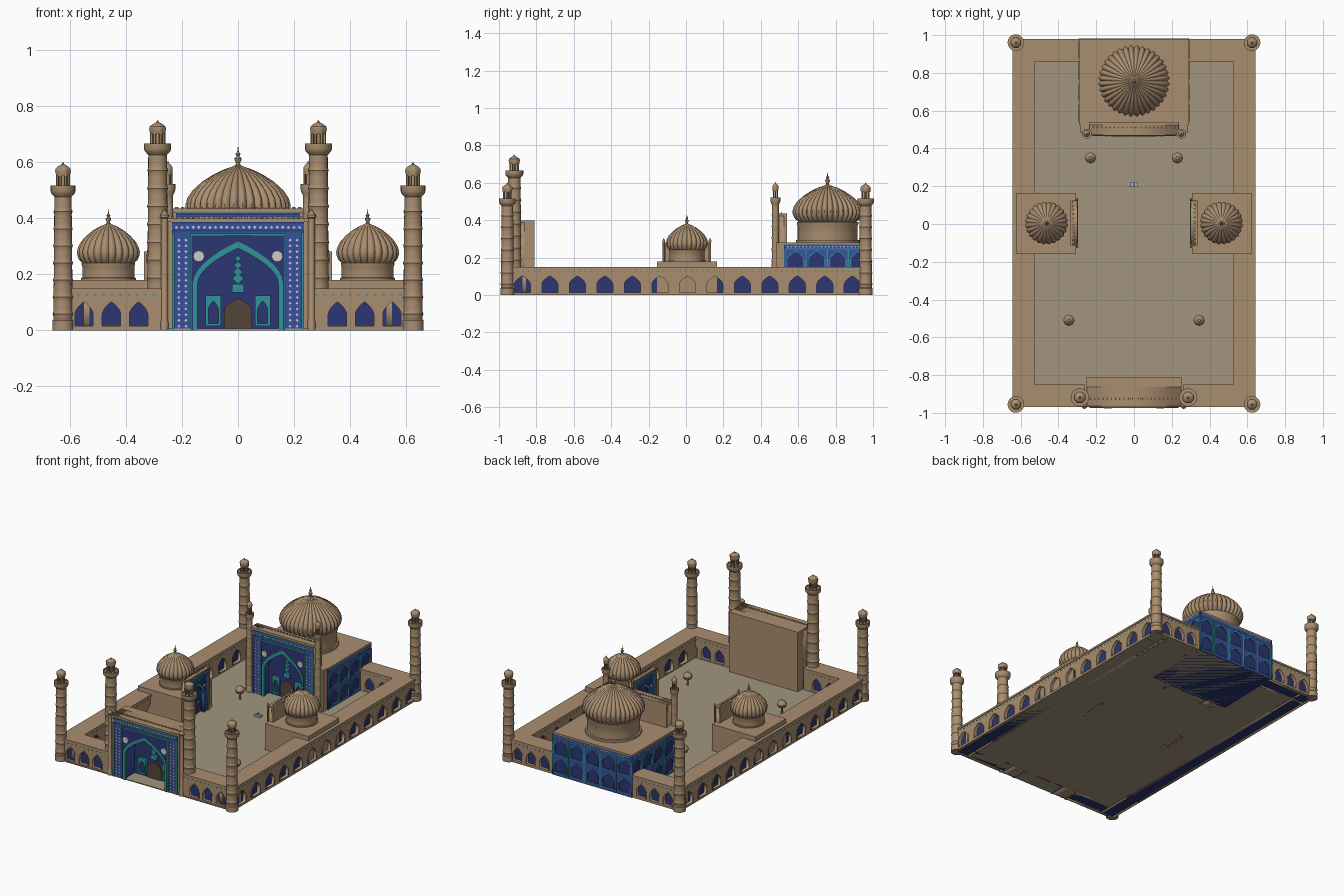
import bpy, bmesh, math
from mathutils import Matrix

if "Cube" in bpy.data.objects:
    bpy.data.objects.remove(bpy.data.objects["Cube"])

COLS = dict(tan=(.40, .27, .16), floor=(.36, .30, .21), teal=(.03, .30, .32), navy=(.025, .035, .17),
            blue=(.04, .08, .34), white=(.6, .6, .58), gold=(.35, .22, .07), green=(.06, .13, .04),
            brown=(.09, .06, .04), grey=(.4, .42, .45))
MATS = {}
for k, c in COLS.items():
    MATS[k] = bpy.data.materials.new(k)
    MATS[k].diffuse_color = (*c, 1)
I = Matrix.Identity(4)


def place(x, y, deg=0):
    return Matrix.Translation((x, y, 0)) @ Matrix.Rotation(math.radians(deg), 4, 'Z')


def add(name, me, mats, M=I):
    me.transform(M)
    me.materials.clear()
    for m in mats:
        me.materials.append(MATS[m])
    o = bpy.data.objects.new(name, me)
    bpy.context.collection.objects.link(o)
    return o


def box(name, x0, x1, y0, y1, z0, z1, mat, M=I):
    bm = bmesh.new()
    bmesh.ops.create_cube(bm, size=1, matrix=Matrix.Translation(((x0+x1)/2, (y0+y1)/2, (z0+z1)/2))
                          @ Matrix.Diagonal((x1-x0, y1-y0, z1-z0, 1)))
    me = bpy.data.meshes.new(name)
    bm.to_mesh(me)
    bm.free()
    return add(name, me, [mat], M)


def shape(name, loops, y, t, mat, M=I):
    """Flat x/z outlines (inner loops are holes) extruded from y to y+t."""
    c = bpy.data.curves.new(name, 'CURVE')
    c.dimensions, c.fill_mode, c.extrude = '2D', 'BOTH', t/2
    for pts in loops:
        s = c.splines.new('POLY')
        s.points.add(len(pts)-1)
        for p, q in zip(s.points, pts):
            p.co = (q[0], q[1], 0, 1)
        s.use_cyclic_u = True
    tmp = bpy.data.objects.new('tmp', c)
    me = bpy.data.meshes.new_from_object(tmp)
    bpy.data.objects.remove(tmp)
    return add(name, me, [mat], M @ Matrix.Translation((0, y+t/2, 0)) @ Matrix.Rotation(math.pi/2, 4, 'X'))


def lathe(name, prof, n, x, y, ribs=0, depth=.07, M=I):
    """prof rows: (radius, z, colour or alternating colours of the band above)."""
    names = list(COLS)
    bm = bmesh.new()
    rings = []
    for r, z, *_ in prof:
        ring = []
        for j in range(n):
            a = 2*math.pi*j/n
            k = 1 - depth*(1-abs(math.sin(a*ribs/2))) if ribs else 1
            ring.append(bm.verts.new((max(r, .0004)*k*math.cos(a), max(r, .0004)*k*math.sin(a), z)))
        rings.append(ring)
    for i in range(len(prof)-1):
        m = prof[i][2].split('/')
        for j in range(n):
            q = (j+1) % n
            f = bm.faces.new((rings[i][j], rings[i][q], rings[i+1][q], rings[i+1][j]))
            f.material_index = names.index(m[j % len(m)])
    bm.faces.new(rings[0][::-1])
    bm.faces.new(rings[-1])
    me = bpy.data.meshes.new(name)
    bm.to_mesh(me)
    bm.free()
    me.shade_smooth()
    me.set_sharp_from_angle(angle=math.radians(35))
    return add(name, me, names, M @ Matrix.Translation((x, y, 0)))


def rect(x0, x1, z0, z1):
    return [(x0, z0), (x1, z0), (x1, z1), (x0, z1)]


def diamond(x, z, r):
    return [(x-r, z), (x, z-r), (x+r, z), (x, z+r)]


def arch(cx, z0, hw, spring, top, n=7):
    side = [(hw*(1-(i/n)**1.9), spring+(top-spring)*i/n) for i in range(n)]
    return ([(cx-hw, z0), (cx+hw, z0)] + [(cx+x, z) for x, z in side] + [(cx, top)]
            + [(cx-x, z) for x, z in side[::-1]])


def band(outer, inner):
    return outer[1:] + outer[:1] + (inner[1:] + inner[:1])[::-1]


def notch(w, h, a):
    return [(-w, 0), (-w, h), (w, h), (w, 0)] + a[1:] + a[:1]


# arcaded wall ranges
def wing(name, M, L, xs, hw):
    holes = [arch(x, .015, hw, .055, .102) for x in xs]
    inner = [arch(x, .015, hw, .055, .102) for x in xs if abs(x) < L/2-.1 or L < 1]
    box(name+'_core', -L/2, L/2, .02, .09, 0, .14, 'navy', M)
    shape(name+'_outer_arcade', [rect(-L/2, L/2, 0, .14)] + holes, 0, .02, 'tan', M)
    shape(name+'_inner_arcade', [rect(-L/2, L/2, 0, .14)] + inner, .09, .02, 'tan', M)
    trim = [band(arch(x, .015, hw+.005, .055, .109), arch(x, .015, hw, .055, .102)) for x in xs]
    shape(name+'_arch_trim', trim, -.003, .004, 'tan', M)
    studs = [diamond(-L/2+.02+i*.03, .127, .005) for i in range(int((L-.02)/.03))]
    shape(name+'_outer_studs', studs, -.002, .003, 'teal', M)
    shape(name+'_inner_studs', studs, .109, .003, 'teal', M)
    box(name+'_roof', -L/2, L/2, -.004, .114, .138, .15, 'tan', M)


box('courtyard_floor', -.64, .64, -.97, .975, 0, .006, 'floor')
for s, side in ((1, 'right'), (-1, 'left')):
    wing(side+'_range', place(s*.64, 0, 90*s), 1.9, [s*(-.875+.147*i) for i in range(13)], .043)
    wing(side+'_front_range', place(s*.44, -.965), .36, [s*(v-.44) for v in (.355, .452, .55)], .033)
    wing(side+'_back_range', place(s*.45, .975, 180), .34, [-s*(v-.45) for v in (.355, .452, .55)], .033)


# minarets with tiled bands, balcony, lantern and cap
def minaret(name, x, y, r, H):
    zb = H-.083
    p = [(r*1.12, 0, 'tan'), (r*1.12, .035, 'tan'), (r, .04, 'navy')]
    z, n = .05, max(4, round((zb-.1)/.06))
    step = (zb-.09)/n
    for i in range(n):
        t = r*(1-.1*i/n)
        p += [(t, z, 'teal/navy'), (t*1.1, z+step*.13, 'navy/teal'), (t, z+step*.28, 'tan'),
              (t, z+step*.5, 'blue/white' if i % 2 else 'teal/blue'), (t, z+step*.75, 'tan')]
        z += step
    p += [(r*.9, zb-.04, 'teal'), (r*1.22, zb-.028, 'tan'), (r*1.3, zb-.02, 'tan'), (r*1.3, zb, 'tan'),
          (r*1.1, zb, 'tan'), (r*1.1, zb-.006, 'tan'), (r*.3, zb-.006, 'brown'), (r*.3, zb+.04, 'tan')]
    lathe(name+'_shaft', p, 20, x, y)
    for k in range(6):
        a = k*math.pi/3
        lathe(name+'_lantern_post', [(r*.16, zb-.006, 'tan'), (r*.16, zb+.04, 'tan')], 6,
              x+r*.6*math.cos(a), y+r*.6*math.sin(a))
    c = [(.78, .034, 'tan'), (.8, .045, 'teal'), (.86, .052, 'teal'), (.8, .061, 'teal'), (.5, .07, 'teal'),
         (.15, .076, 'gold'), (.1, .08, 'gold'), (0, .085, 'gold')]
    lathe(name+'_cap', [(q*r, zb+h, m) for q, h, m in c], 32, x, y, 8, .08)


for s, side in ((1, 'right'), (-1, 'left')):
    minaret(side+'_front_corner_minaret', s*.625, -.955, .034, .60)
    minaret(side+'_back_corner_minaret', s*.625, .96, .034, .60)
    minaret(side+'_gate_minaret', s*.287, -.918, .037, .75)
    minaret(side+'_sanctuary_minaret', s*.25, .478, .02, .605)


# monumental arched screens
def iwan(name, M, w, h, t, d):
    a, b = w/.25, h/.40
    A = lambda hw, sp, top, x=0, z0=0: arch(x*a, z0*b, hw*a, sp*b, top*b)
    R = lambda x0, x1, z0, z1: rect(x0*a, x1*a, z0*b, z1*b)
    e = .004*a
    shape(name+'_body', [notch(w, h, A(.155, .17, .31))], 0, d, 'tan', M)
    box(name+'_back', -w, w, d, t, 0, h, 'tan', M)
    shape(name+'_facade', [notch(w*.94, h*.97, A(.155, .17, .31))], -e, e, 'blue', M)
    shape(name+'_spandrel', [notch(.166*a, .34*b, A(.155, .17, .31))], -2*e, e, 'navy', M)
    shape(name+'_teal_frame', [notch(.172*a, .346*b, arch(0, 0, .166*a, .339*b, .34*b)),
                               R(-.235, .235, .352, .357), R(-.235, .235, .38, .386),
                               R(-.235, -.226, 0, .35), R(.226, .235, 0, .35)], -2.5*e, 2*e, 'teal', M)
    dots = [diamond(s*x*a, (.015+.0205*i)*b, .0055*a) for i in range(16) for s in (1, -1) for x in (.186, .211)]
    dots += [diamond((-.22+.02*i)*a, .368*b, .006*a) for i in range(23)]
    shape(name+'_tile_dots', dots, -2*e, 2*e, 'white', M)
    shape(name+'_arch_trim', [band(A(.16, .17, .318), A(.144, .166, .293))], -3*e, 5*e, 'teal', M)
    shape(name+'_vault_lining', [band(A(.1555, .17, .311), A(.149, .168, .301))], 0, d, 'blue', M)
    shape(name+'_niche_back', [R(-.155, .155, 0, .312)], d-e, e, 'navy', M)
    shape(name+'_door', [A(.05, .07, .115)], d-2.5*e, 2*e, 'brown', M)
    shape(name+'_niche_windows', [l for s in (1, -1) for l in (R(s*.088-.028, s*.088+.028, .015, .125),
          A(.018, .07, .105, s*.088, .025))], d-4*e, 4*e, 'teal', M)
    shape(name+'_plaque', [R(-.022, .022, .135, .165)], d-5*e, 5*e, 'teal', M)
    shape(name+'_vault_lozenges', [diamond(0, (.185+.024*i)*b, (.02-.003*i)*a) for i in range(4)],
          d-5*e, 5*e, 'teal', M)
    shape(name+'_roundels', [[((s*.14+.02*math.cos(k*math.pi/8))*a, .265*b+.02*a*math.sin(k*math.pi/8))
          for k in range(16)] for s in (1, -1)], -3.5*e, 2*e, 'white', M)
    box(name+'_cornice', -w*1.01, w*1.01, -.006*a, t, h*.97, h, 'tan', M)
    n = int(w*2/.022)
    shape(name+'_dentils', [rect(-w+.01+i*.022, -w+.022+i*.022, h-.001, h+.006) for i in range(n)],
          .035*a, .006, 'tan', M)
    for s in (1, -1):
        r = .012*a
        lathe(name+'_corner_column', [(r*1.2, 0, 'tan'), (r*1.2, .03, 'teal'), (r, .035, 'teal/blue'),
              (r, h, 'teal'), (r*1.3, h*1.01, 'teal'), (r*1.3, h*1.03, 'teal'), (0, h*1.08, 'gold')],
              12, s*w*1.05, 0, M=M)


iwan('gate', place(0, -.963), .25, .40, .153, .10)
iwan('sanctuary_iwan', place(0, .475), .235, .435, .065, .05)
iwan('right_iwan', place(.302, .005, -90), .118, .282, .034, .024)
iwan('left_iwan', place(-.302, .005, 90), .118, .282, .034, .024)


# ribbed domes on striped drums
def dome(name, x, y, z, rs, ds, dh, hs, ribs):
    r = .16*rs
    lathe(name+'_drum', [(r*1.06, z-.005, 'tan'), (r*1.06, z+dh*.12, 'tan'), (r, z+dh*.14, 'blue'),
          (r, z+dh*.38, 'navy/white/navy'), (r, z+dh*.8, 'teal/blue'), (r*1.03, z+dh*.9, 'teal'),
          (r*1.03, z+dh, 'teal')], 72, x, y)
    pts = [(.155, 0), (.174, .015), (.186, .036), (.189, .055), (.182, .08), (.163, .108), (.13, .138),
           (.09, .164), (.05, .183), (.02, .193), (.006, .2)]
    lathe(name+'_shell', [(q*ds, z+dh+h*hs, 'teal') for q, h in pts], ribs*6, x, y, ribs)
    f = [(.012, .19), (.007, .205), (.012, .215), (.013, .222), (.005, .23), (.009, .238), (.003, .246), (0, .268)]
    lathe(name+'_finial', [(q*ds**.5, z+dh+h*hs, 'gold') for q, h in f], 12, x, y)


# sanctuary block with tiled sides
box('sanctuary_core', -.284, .284, .525, .974, 0, .272, 'navy')
box('sanctuary_roof', -.29, .29, .525, .98, .27, .28, 'tan')
for s, side in ((1, 'right'), (-1, 'left')):
    box(side+'_sanctuary_flank', min(s*.235, s*.284), max(s*.235, s*.284), .482, .53, 0, .28, 'tan')
for nm, M, L in (('back', place(0, .98, 180), .58), ('right', place(.29, .755, 90), .45),
                 ('left', place(-.29, .755, -90), .45)):
    n = 5 if L > .5 else 4
    cells = [(-L/2+L*(i+.5)/n, z) for i in range(n) for z in (.015, .135)]
    A = lambda x, z, g: arch(x, z+.008-g, .04+g, z+.055, z+.095+g*1.4)
    shape(nm+'_sanctuary_tiles', [rect(-L/2, L/2, 0, .27)] + [A(x, z, 0) for x, z in cells], 0, .008, 'blue', M)
    shape(nm+'_sanctuary_arch_frames', [l for x, z in cells for l in (A(x, z, .006), A(x, z, .001))],
          -.003, .004, 'teal', M)
    shape(nm+'_sanctuary_bands', [rect(-L/2, L/2, .243, .248)] + [rect(-L/2+L*i/n-.003, -L/2+L*i/n+.003, .005, .24)
          for i in range(n+1)], -.002, .003, 'teal', M)
    shape(nm+'_sanctuary_dots', [diamond(-L/2+.015+i*.02, .258, .005) for i in range(int(L/.02))],
          -.002, .003, 'white', M)
dome('main_dome', 0, .757, .28, 1, 1, .112, 1, 36)

# side halls
for s, side in ((1, 'right'), (-1, 'left')):
    M = place(s*.302, .005, -90*s)
    box(side+'_hall', -.16, .16, .03, .322, 0, .18, 'tan', M)
    for k in (1, -1):
        box(side+'_hall_flank', min(k*.118, k*.16), max(k*.118, k*.16), .004, .03, 0, .18, 'tan', M)
    dome(side+'_dome', s*.463, .005, .18, .58, .6, .06, .72, 24)

# courtyard trees
for x, y in ((.23, .35), (-.23, .35), (.345, -.51), (-.345, -.51)):
    lathe('tree_trunk', [(.006, 0, 'brown'), (.004, .06, 'brown')], 8, x, y)
    lathe('tree_crown', [(.008, .04, 'green'), (.024, .05, 'green'), (.03, .066, 'green'), (.024, .082, 'green'),
                         (.008, .094, 'green')], 8, x, y)

# fountain
box('fountain_basin', -.022, .022, .197, .223, .005, .018, 'grey')
box('fountain_spout', -.005, .005, .205, .215, .018, .03, 'grey')

for m in bpy.data.materials:
    if m.users and not m.is_grease_pencil:
        m.use_nodes = True
        m.node_tree.nodes["Principled BSDF"].inputs["Base Color"].default_value = m.diffuse_color
